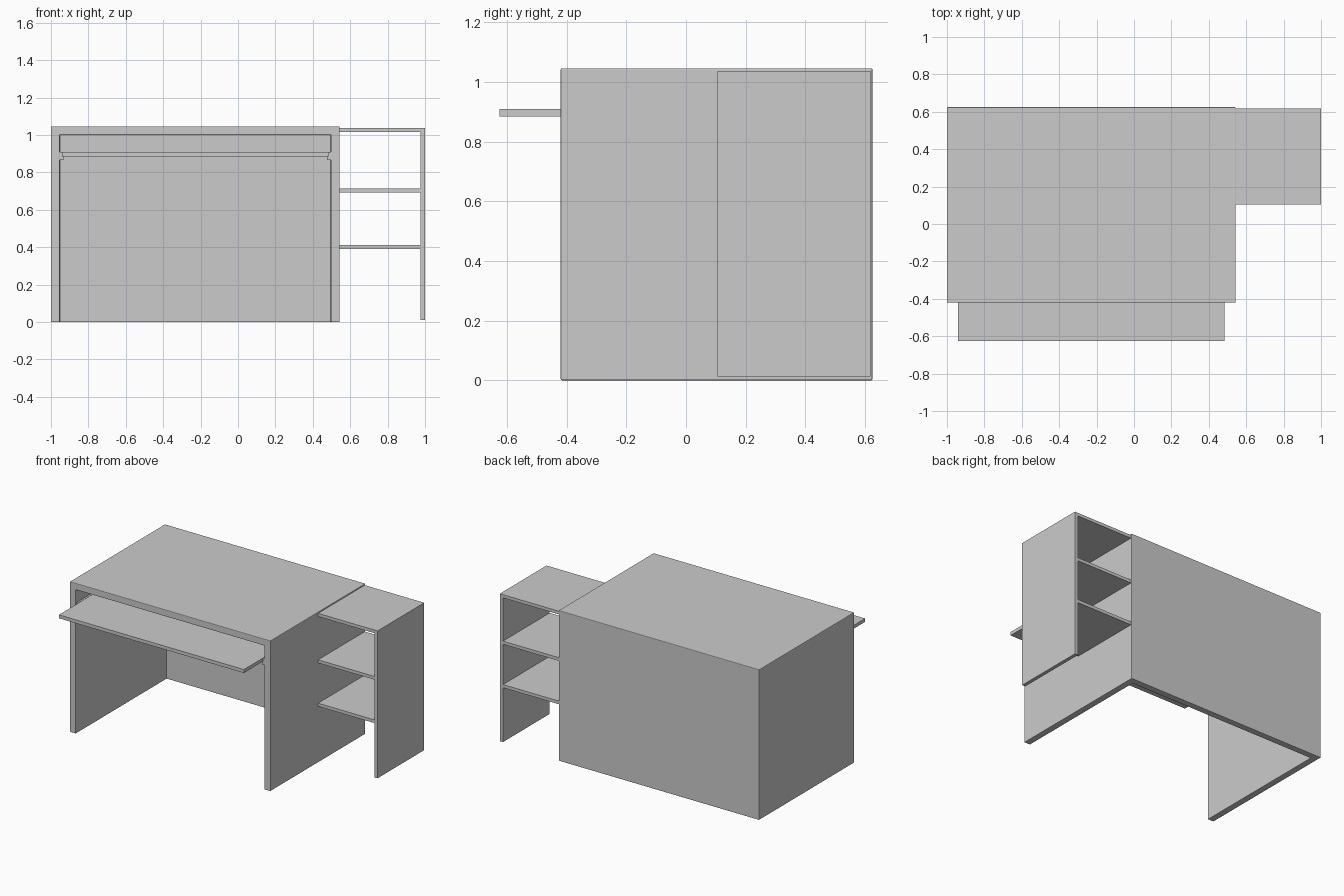
import bpy

old = bpy.data.objects.get("Cube")
if old:
    bpy.data.objects.remove(old, do_unlink=True)

grey = bpy.data.materials.new("plain grey")
grey.use_nodes = True
grey.diffuse_color = (0.6, 0.6, 0.6, 1)
grey.node_tree.nodes["Principled BSDF"].inputs["Base Color"].default_value = (0.6, 0.6, 0.6, 1)


def board(name, x, y, z):
    """Box spanning the given (low, high) ranges."""
    spans = (x, y, z)
    bpy.ops.mesh.primitive_cube_add(size=1, location=[(a + b) / 2 for a, b in spans])
    ob = bpy.context.object
    ob.name = name
    ob.scale = [b - a for a, b in spans]
    bpy.ops.object.transform_apply(location=False, rotation=False, scale=True)
    ob.data.materials.append(grey)
    return ob


# Desk body: a block hollowed from the front and below, with softened edges
wall = 0.046
left, right, front, back, top = -1.0, 0.543, -0.42, 0.625, 1.046
body = board("desk_body", (left, right), (front, back), (0, top))
cutter = board("knee_space_cutter", (left + wall, right - wall),
               (front - 0.2, back - wall), (-0.2, top - wall))
cutter.hide_render = True
hollow = body.modifiers.new("Hollow", "BOOLEAN")
hollow.operation = "DIFFERENCE"
hollow.solver = "EXACT"
hollow.object = cutter
bpy.context.view_layer.objects.active = body
bpy.ops.object.modifier_apply(modifier="Hollow")
bpy.data.objects.remove(cutter, do_unlink=True)
soft = body.modifiers.new("Soft edges", "BEVEL")
soft.width = 0.004
soft.segments = 2

# Pull-out keyboard tray and its two L-shaped runners
board("keyboard_tray", (-0.94, 0.483), (-0.625, 0.2), (0.885, 0.909))
for side, inner, sign in (("right", left + wall, 1), ("left", right - wall, -1)):
    for part, width, z in (("runner", 0.012, (0.865, 0.909)),
                           ("runner_lip", 0.02, (0.865, 0.884))):
        edges = sorted((inner, inner + sign * width))
        board(f"{side}_tray_{part}", edges, (front + 0.003, 0.5), z)

# Side shelf unit, open at front and back
depth = (0.105, 0.618)
board("shelf_top", (right, 1.0), depth, (1.015, 1.037))
board("shelf_side_panel", (0.975, 1.0), depth, (0.012, 1.015))
for name, z in (("upper_shelf", 0.692), ("lower_shelf", 0.39)):
    board(name, (right, 0.975), depth, (z, z + 0.022))
